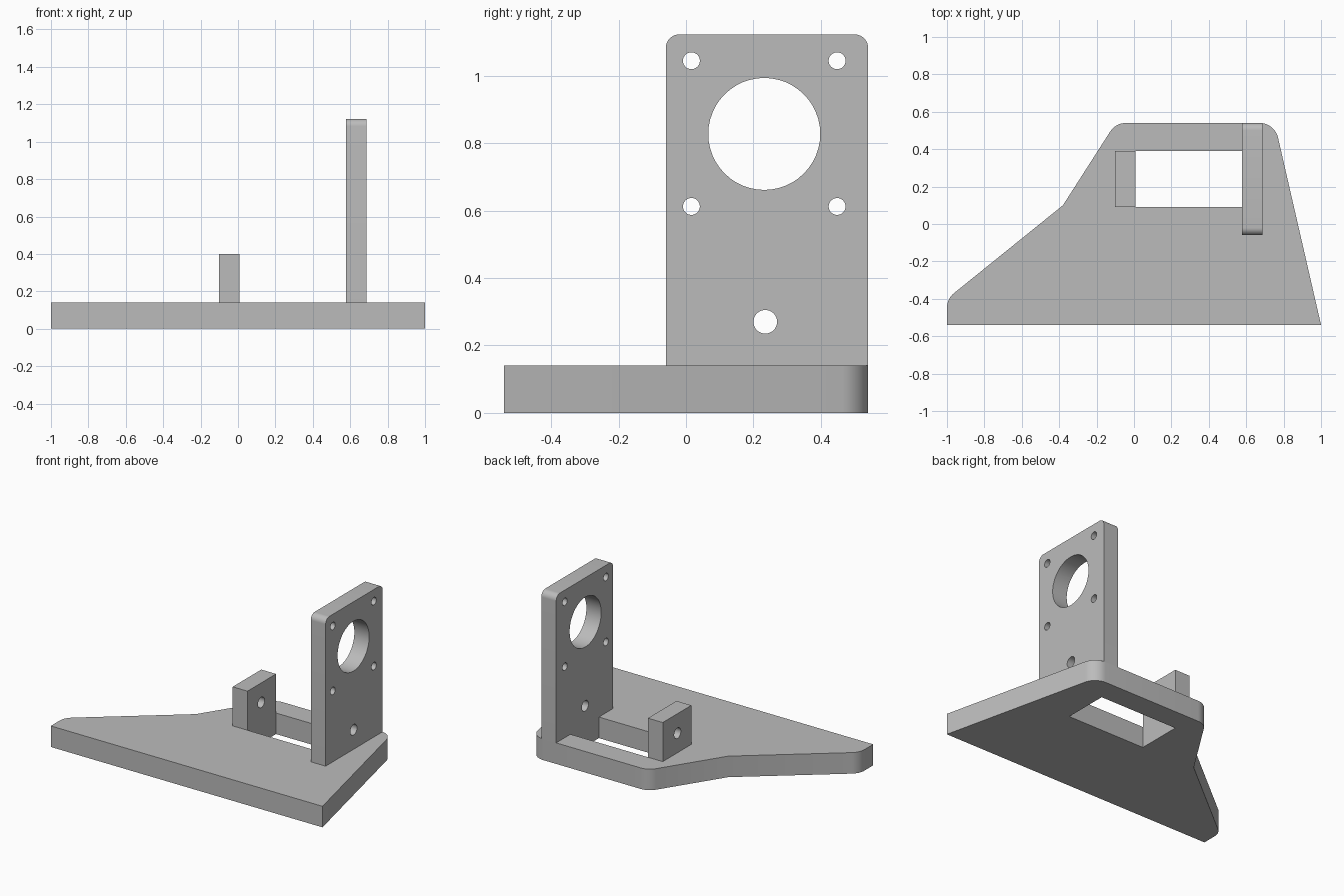
import bpy, bmesh
from math import radians, tan, pi
from mathutils import Vector, Matrix

default = bpy.data.objects.get("Cube")
if default:
    bpy.data.objects.remove(default, do_unlink=True)

grey = bpy.data.materials.new("plain grey")
grey.use_nodes = True
grey.diffuse_color = (0.5, 0.5, 0.5, 1)
grey.node_tree.nodes["Principled BSDF"].inputs["Base Color"].default_value = (0.5, 0.5, 0.5, 1)


def fillet(corners, steps=10):
    """Round each (x, y, radius) corner of an outline with an arc."""
    points = []
    for i, (x, y, r) in enumerate(corners):
        p = Vector((x, y))
        if not r:
            points.append(p)
            continue
        a = (Vector(corners[i - 1][:2]) - p).normalized()
        b = (Vector(corners[(i + 1) % len(corners)][:2]) - p).normalized()
        half = a.angle(b) / 2
        start = p + a * r / tan(half)
        centre = p + (a + b).normalized() * ((r / tan(half)) ** 2 + r * r) ** 0.5
        sweep = (start - centre).angle_signed(p + b * r / tan(half) - centre)
        for s in range(steps + 1):
            points.append(centre + Matrix.Rotation(-sweep * s / steps, 2) @ (start - centre))
    return points


def prism(name, outline, place, direction):
    """Extrude an outline, placed in space by a function, along a direction."""
    bm = bmesh.new()
    face = bm.faces.new([bm.verts.new(place(*p)) for p in outline])
    top = bmesh.ops.extrude_face_region(bm, geom=[face])["geom"]
    bmesh.ops.translate(bm, vec=direction,
                        verts=[v for v in top if isinstance(v, bmesh.types.BMVert)])
    bmesh.ops.recalc_face_normals(bm, faces=bm.faces)
    mesh = bpy.data.meshes.new(name)
    bm.to_mesh(mesh)
    bm.free()
    mesh.materials.append(grey)
    obj = bpy.data.objects.new(name, mesh)
    bpy.context.collection.objects.link(obj)
    return obj


def upright(name, x0, x1, outline):
    return prism(name, outline, lambda y, z: (x0, y, z), (x1 - x0, 0, 0))


def rectangle(a0, a1, b0, b1, r=0):
    """Outline with its two upper corners rounded."""
    return fillet([(a0, b0, 0), (a1, b0, 0), (a1, b1, r), (a0, b1, r)])


def bore(x, y, z, radius):
    """Round cutter along x."""
    bpy.ops.mesh.primitive_cylinder_add(vertices=48, radius=radius, depth=0.4,
                                        location=(x, y, z), rotation=(0, pi / 2, 0))
    return bpy.context.object


def cut(obj, cutters):
    """Subtract the cutters, then shade the curved walls smooth."""
    for cutter in cutters:
        cutter.hide_render = True
        mod = obj.modifiers.new("cut", 'BOOLEAN')
        mod.operation, mod.solver, mod.object = 'DIFFERENCE', 'EXACT', cutter
    bpy.context.view_layer.update()
    mesh = bpy.data.meshes.new_from_object(
        obj.evaluated_get(bpy.context.evaluated_depsgraph_get()))
    obj.modifiers.clear()
    obj.data = mesh
    for cutter in cutters:
        bpy.data.objects.remove(cutter, do_unlink=True)
    bpy.ops.object.select_all(action='DESELECT')
    obj.select_set(True)
    bpy.context.view_layer.objects.active = obj
    bpy.ops.object.shade_smooth_by_angle(angle=radians(25))


THICK = 0.14
SHAFT = (0.235, 0.27, 0.035)

# Base plate with its rectangular slot
outline = fillet([(-1, -0.54, 0), (1, -0.54, 0), (0.752, 0.54, 0.1),
                  (-0.098, 0.54, 0.1), (-0.38, 0.1, 0), (-1, -0.4, 0.1)])
base = prism("base_plate", outline, lambda x, y: (x, y, 0), (0, 0, THICK))
slot = prism("slot_cutter", rectangle(0.007, 0.578, 0.09, 0.39),
             lambda x, y: (x, y, -0.1), (0, 0, 0.4))
cut(base, [slot])

# Tall mounting plate: large opening, four bolt holes and the shaft hole
plate = upright("mounting_plate", 0.578, 0.687, rectangle(-0.06, 0.54, THICK, 1.122, 0.04))
bolts = [bore(0.63, y, z, 0.025) for y in (0.016, 0.448) for z in (0.612, 1.044)]
cut(plate, bolts + [bore(0.63, 0.232, 0.827, 0.166), bore(0.63, *SHAFT)])

# Small block with the matching shaft hole
block = upright("support_block", -0.102, 0.007, rectangle(0.09, 0.39, THICK, 0.4))
cut(block, [bore(-0.05, *SHAFT)])
